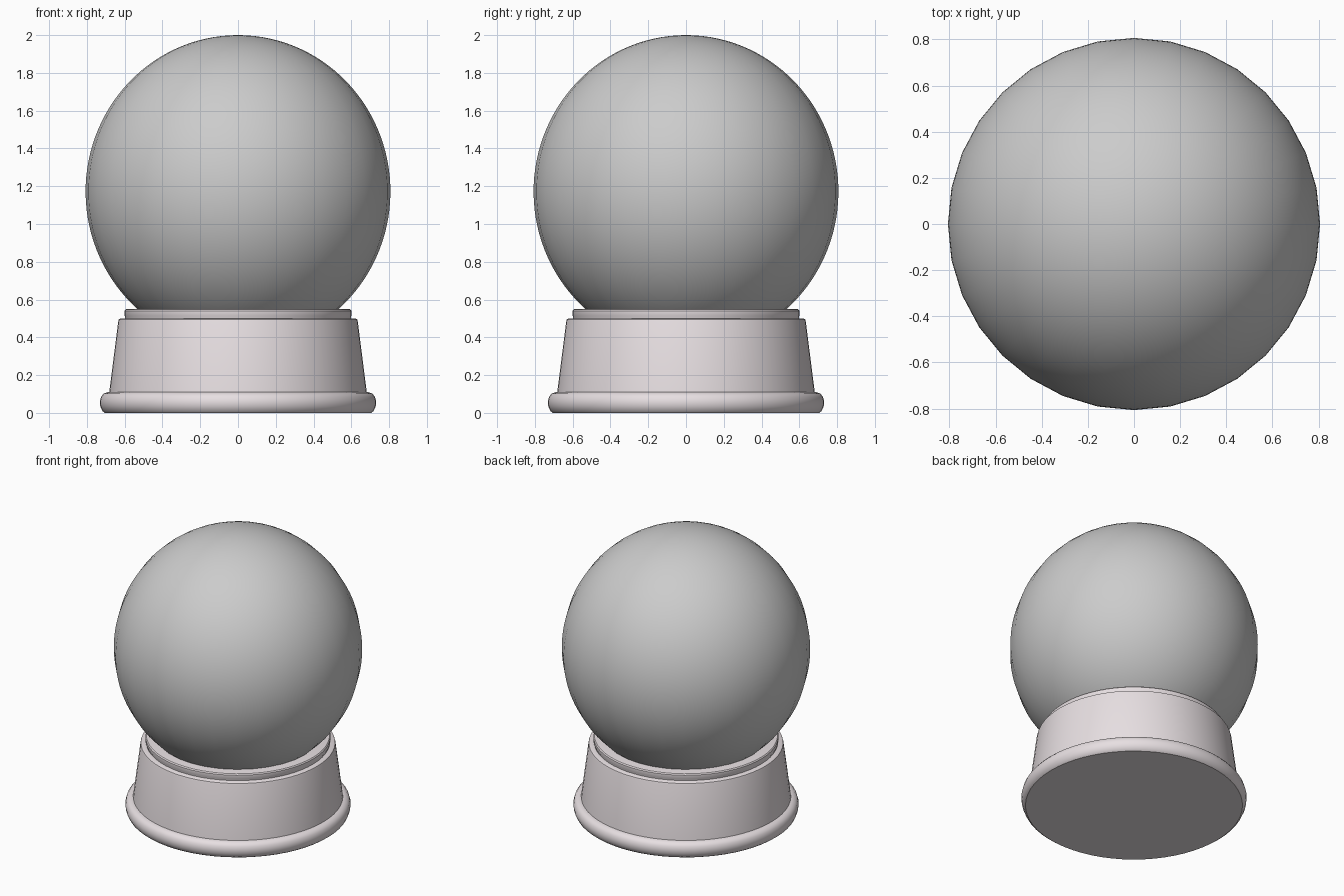
import bpy, bmesh, math

if "Cube" in bpy.data.objects:
    bpy.data.objects.remove(bpy.data.objects["Cube"])


def lathe(name, profile, segments, color=None, angle=35):
    """Spin an (r, z) profile, running bottom to top, around the z axis."""
    bm = bmesh.new()
    rings = []
    for r, z in profile:
        if r < 1e-5:
            rings.append([bm.verts.new((0, 0, z))])
        else:
            rings.append([bm.verts.new((r * math.cos(2 * math.pi * i / segments),
                                        r * math.sin(2 * math.pi * i / segments), z))
                          for i in range(segments)])
    for a, b in zip(rings, rings[1:]):
        for i in range(segments):
            j = (i + 1) % segments
            if len(a) == 1:
                bm.faces.new((a[0], b[j], b[i]))
            elif len(b) == 1:
                bm.faces.new((a[i], a[j], b[0]))
            else:
                bm.faces.new((a[i], a[j], b[j], b[i]))
    mesh = bpy.data.meshes.new(name)
    bm.to_mesh(mesh)
    bm.free()
    obj = bpy.data.objects.new(name, mesh)
    bpy.context.collection.objects.link(obj)
    if color:
        mat = bpy.data.materials.new(name + "_finish")
        mat.diffuse_color = color
        mat.use_nodes = True
        mat.node_tree.nodes["Principled BSDF"].inputs["Base Color"].default_value = mat.diffuse_color
        mesh.materials.append(mat)
    bpy.ops.object.select_all(action='DESELECT')
    obj.select_set(True)
    bpy.context.view_layer.objects.active = obj
    bpy.ops.object.shade_smooth_by_angle(angle=math.radians(angle))
    return obj


PINK = (0.80, 0.74, 0.76, 1)

# Glass globe, slightly taller than wide, seated in the collar
RADIUS, HALF_HEIGHT, CENTRE = 0.807, 0.828, 1.172
RINGS = 48
globe = []
for i in range(RINGS + 1):
    t = math.radians(-55 + 145 * i / RINGS)
    globe.append((RADIUS * math.cos(t), CENTRE + HALF_HEIGHT * math.sin(t)))
lathe("glass_globe", [(0, globe[0][1])] + globe, 32)

# Rounded foot moulding
lathe("base_foot", [(0, 0), (0.705, 0), (0.718, 0.01), (0.729, 0.035), (0.732, 0.06),
                    (0.725, 0.085), (0.712, 0.102), (0.69, 0.11), (0.6, 0.11), (0, 0.11)],
      64, PINK)

# Tapered pedestal with a softened top edge
lathe("base_body", [(0, 0.09), (0.683, 0.09), (0.681, 0.115), (0.634, 0.485),
                    (0.631, 0.495), (0.622, 0.50), (0.56, 0.50), (0, 0.50)],
      64, PINK)

# Collar holding the globe
lathe("globe_collar", [(0, 0.48), (0.597, 0.48), (0.597, 0.507), (0.601, 0.515),
                       (0.601, 0.54), (0.595, 0.548), (0.585, 0.55), (0, 0.55)],
      64, PINK)
